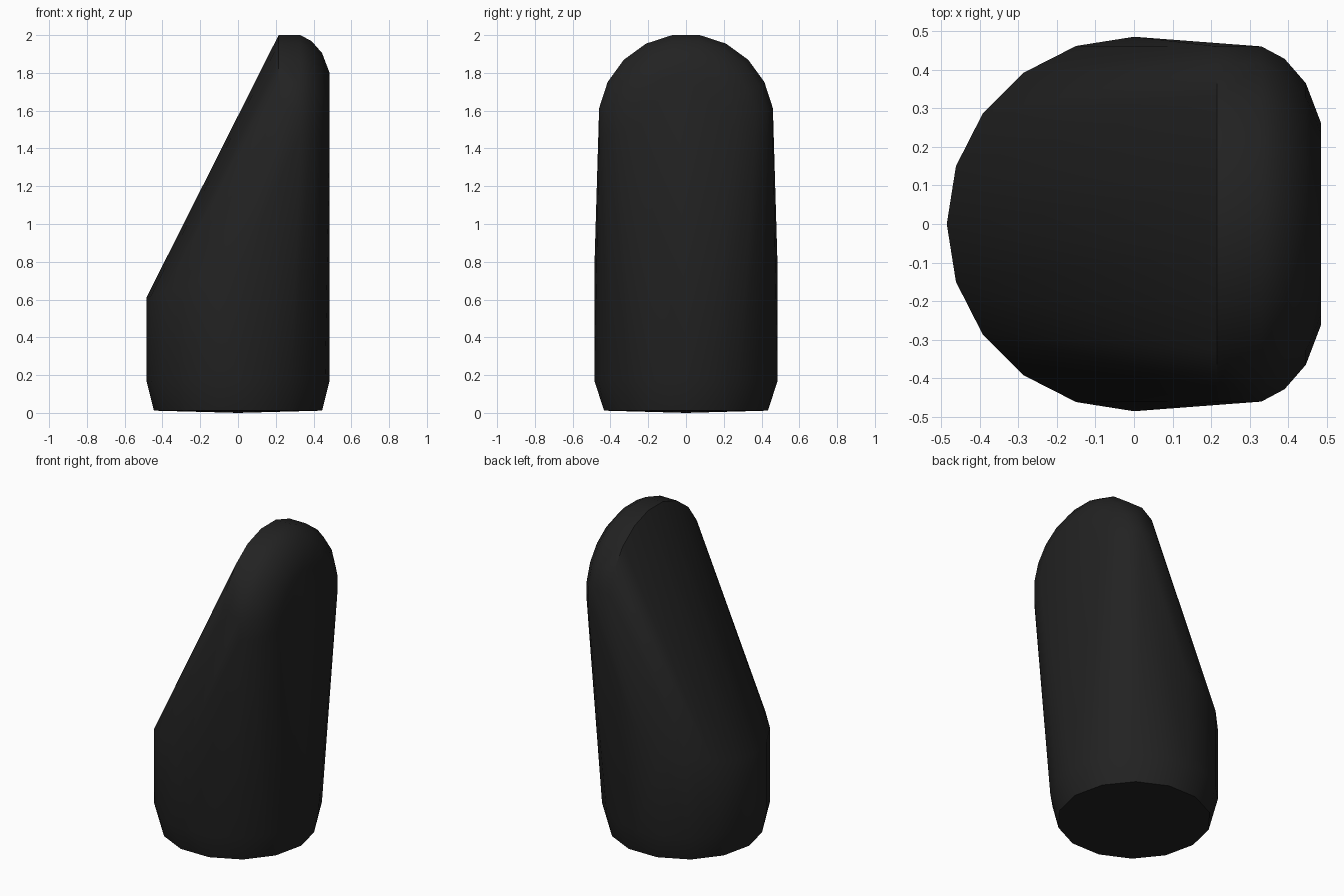
import bpy, bmesh, math

if "Cube" in bpy.data.objects:
    bpy.data.objects.remove(bpy.data.objects["Cube"])

bm = bmesh.new()


def body_ring(r, n, height):
    # horizontal ring, height is a function of x
    for i in range(n):
        a = 2 * math.pi * i / n
        x = r * math.cos(a)
        bm.verts.new((x, r * math.sin(a), height(x)))


def head_ring(x, r, n=20):
    # upright ring facing along x, flat side on top
    r /= math.cos(math.pi / n)
    for i in range(n):
        a = 2 * math.pi * (i + 0.5) / n
        bm.verts.new((x, r * math.sin(a), 1.54 + r * math.cos(a)))


# rounded cylindrical base, slightly domed underneath
bm.verts.new((0, 0, 0))
body_ring(0.445, 14, lambda x: 0.012)
body_ring(0.485, 20, lambda x: 0.17)
body_ring(0.485, 20, lambda x: 0.61 + 0.33 * (x + 0.485))

# upright disc-shaped head with a rounded rim on the +x side
for x, r in ((0.215, 0.46), (0.33, 0.46), (0.39, 0.428), (0.445, 0.365), (0.485, 0.26)):
    head_ring(x, r)

# stretch one skin over both, giving the sloping front
res = bmesh.ops.convex_hull(bm, input=bm.verts[:])
inner = {g for g in res["geom_interior"] + res["geom_unused"]
         if isinstance(g, bmesh.types.BMVert)}
bmesh.ops.delete(bm, geom=list(inner), context='VERTS')
bmesh.ops.recalc_face_normals(bm, faces=bm.faces[:])

mesh = bpy.data.meshes.new("sloped_body")
bm.to_mesh(mesh)
bm.free()
body = bpy.data.objects.new("sloped_body", mesh)
bpy.context.collection.objects.link(body)

mat = bpy.data.materials.new("dark_plastic")
mat.diffuse_color = (0.016, 0.016, 0.016, 1)
mat.use_nodes = True
mat.node_tree.nodes["Principled BSDF"].inputs["Base Color"].default_value = mat.diffuse_color
mesh.materials.append(mat)

bpy.context.view_layer.objects.active = body
body.select_set(True)
bpy.ops.object.shade_smooth_by_angle(angle=math.radians(40))
